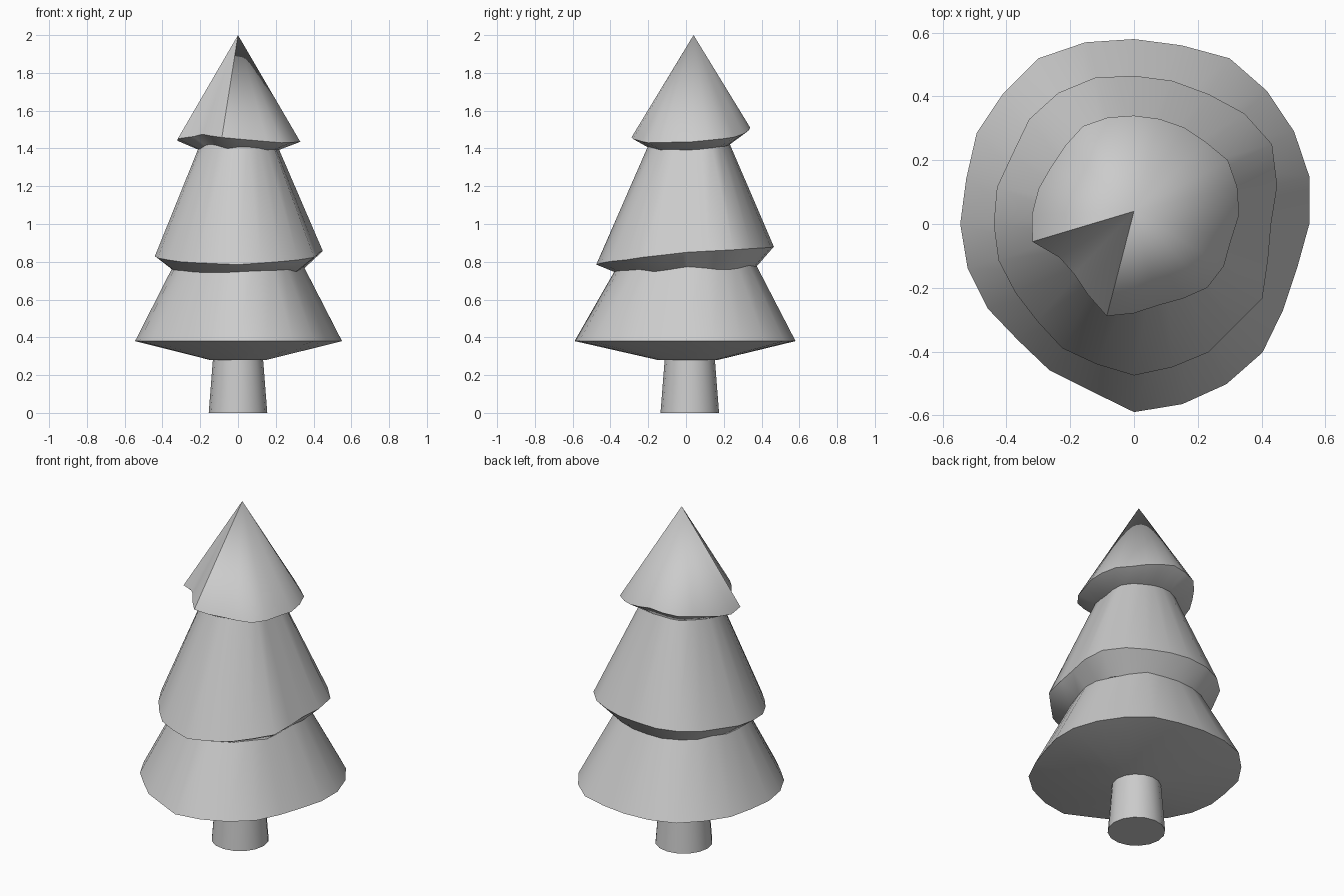
import bpy, bmesh, math

cube = bpy.data.objects.get("Cube")
if cube:
    bpy.data.objects.remove(cube, do_unlink=True)

grey = bpy.data.materials.new("plain grey")
grey.use_nodes = True
colour = (0.6, 0.6, 0.6, 1)
grey.diffuse_color = colour
grey.node_tree.nodes["Principled BSDF"].inputs["Base Color"].default_value = colour


def finish(bm, name, angle):
    """Turn a bmesh into a shaded grey object."""
    bmesh.ops.recalc_face_normals(bm, faces=bm.faces)
    mesh = bpy.data.meshes.new(name)
    bm.to_mesh(mesh)
    bm.free()
    mesh.materials.append(grey)
    obj = bpy.data.objects.new(name, mesh)
    bpy.context.collection.objects.link(obj)
    bpy.ops.object.select_all(action="DESELECT")
    obj.select_set(True)
    bpy.context.view_layer.objects.active = obj
    bpy.ops.object.shade_smooth_by_angle(angle=math.radians(angle))


def bridge(bm, lower, upper):
    count = len(lower)
    for i in range(count):
        j = (i + 1) % count
        bm.faces.new((lower[i], lower[j], upper[j], upper[i]))


def wavy(heights, index, count):
    """Blend a short list of heights around the full circle."""
    place = index * len(heights) / count
    first = int(place)
    mix = place - first
    return heights[first] * (1 - mix) + heights[(first + 1) % len(heights)] * mix


def tier(name, radii, heights, centre_y, under, crown):
    """Uneven skirt: rim from radii in hundredths, tucked underside, tapered crown.
    under and crown are (scale, height, y centre)."""
    bm = bmesh.new()
    count = len(radii)
    average = sum(heights) / len(heights)
    inner, rim, top = [], [], []
    for i, radius in enumerate(radii):
        turn = math.tau * i / count
        x = radius / 100 * math.cos(turn)
        y = radius / 100 * math.sin(turn)
        z = wavy(heights, i, count)
        scale, height, shift = under
        inner.append(bm.verts.new((x * scale, y * scale + shift, height + (z - average) * 0.3)))
        rim.append(bm.verts.new((x, y + centre_y, z)))
        scale, height, shift = crown
        if scale:
            top.append(bm.verts.new((x * scale, y * scale + shift, height)))
    bridge(bm, inner, rim)
    bm.faces.new(inner)
    if top:
        bridge(bm, rim, top)
        bm.faces.new(top)
    else:
        apex = bm.verts.new((0, crown[2], crown[1]))
        for i in range(count):
            bm.faces.new((rim[i], rim[(i + 1) % count], apex))
    finish(bm, name, 40)


# Foliage tiers, radii listed counter-clockwise from +x
tier("lower_foliage",
     [55, 57, 58, 59, 60, 58, 58, 59, 60, 58, 57, 54.5,
      54.5, 54, 53, 51.5, 53, 54, 59, 58.5, 58, 57, 54, 53],
     [0.38], 0, (0.27, 0.28, 0.01), (0.59, 0.82, 0.01))
tier("middle_foliage",
     [43, 46.5, 50, 49, 47, 46.5, 46.5, 47.5, 47.5, 46.5, 44, 44.5,
      44, 44, 43, 43, 45, 45.5, 47.5, 46.5, 46.5, 45, 46.5, 43.5],
     [0.85, 0.87, 0.88, 0.86, 0.83, 0.8, 0.785, 0.81],
     0, (0.76, 0.75, 0.01), (0.44, 1.44, 0.02))
tier("upper_foliage",
     [33, 33.5, 34, 32, 31.5, 31, 31, 31.5, 32, 30.5, 30, 31,
      32, 33, 27, 26.5, 29, 33, 31, 29.5, 30.5, 32.5, 32.5, 31.5],
     [1.435, 1.46, 1.51, 1.48, 1.44, 1.475, 1.45, 1.43],
     0.03, (0.66, 1.4, 0.02), (0, 2, 0.04))

# Tapered trunk
trunk = bmesh.new()
bmesh.ops.create_cone(trunk, cap_ends=True, segments=16, radius1=0.155, radius2=0.13, depth=0.32)
bmesh.ops.translate(trunk, verts=trunk.verts, vec=(0, 0.02, 0.16))
finish(trunk, "trunk", 40)
